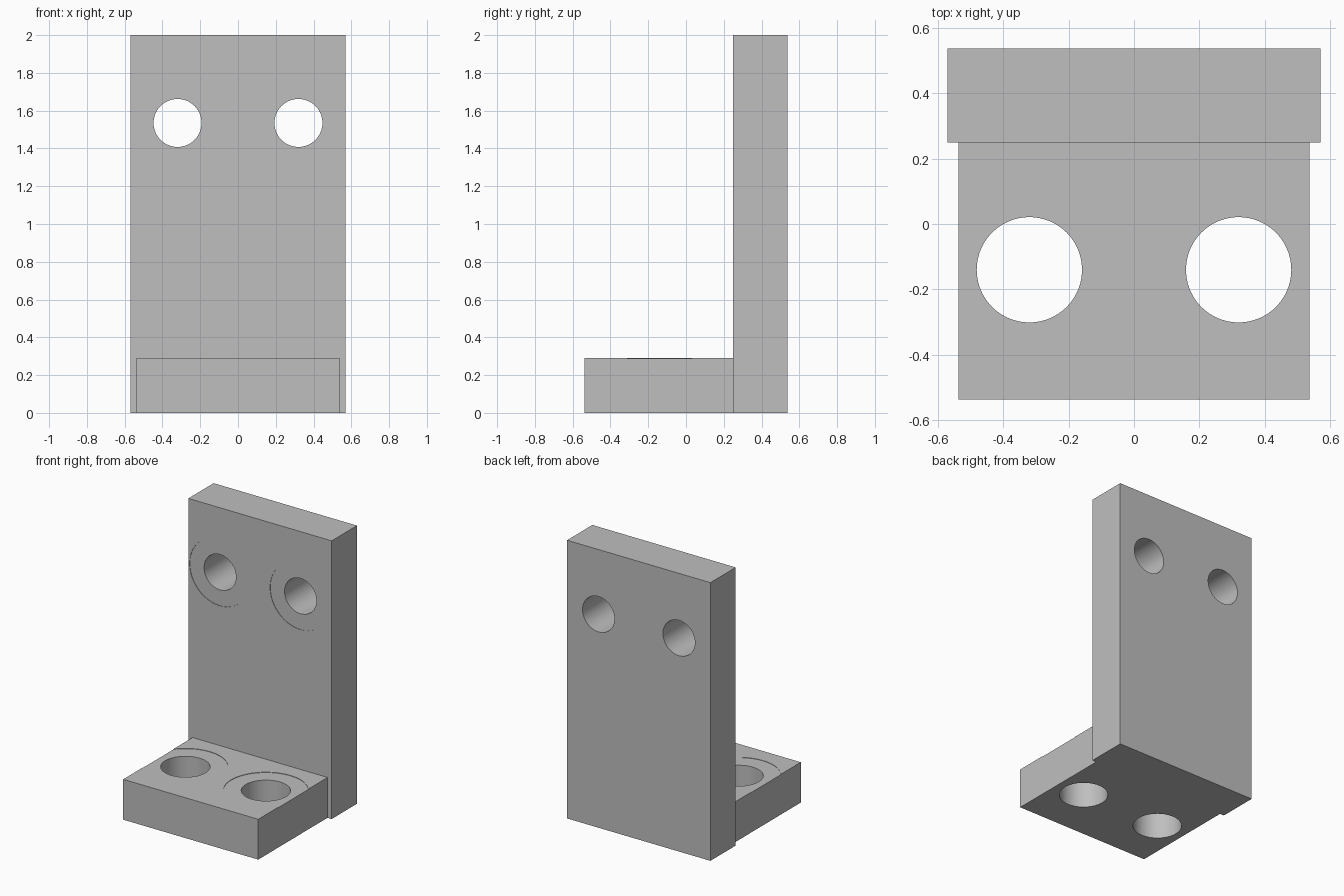
import bpy
from math import pi

default = bpy.data.objects.get("Cube")
if default:
    bpy.data.objects.remove(default, do_unlink=True)

# Plain grey metal
grey = bpy.data.materials.new("grey_metal")
grey.use_nodes = True
COLOUR = (0.52, 0.52, 0.52, 1)
grey.diffuse_color = COLOUR
grey.node_tree.nodes["Principled BSDF"].inputs["Base Color"].default_value = COLOUR

HOLE_X = 0.32
RECESS = 0.003


def block(name, low, high):
    """Box spanning two opposite corners."""
    centre = [(a + b) / 2 for a, b in zip(low, high)]
    bpy.ops.mesh.primitive_cube_add(size=1, location=centre)
    obj = bpy.context.object
    obj.name = name
    obj.scale = [b - a for a, b in zip(low, high)]
    bpy.ops.object.transform_apply(location=False, rotation=False, scale=True)
    obj.data.materials.append(grey)
    return obj


def drill(target, name, location, radius, depth, tilt=0):
    """Cut a round hole of the given depth, centred on location."""
    bpy.ops.mesh.primitive_cylinder_add(vertices=96, radius=radius, depth=depth,
                                        location=location, rotation=(tilt, 0, 0))
    cutter = bpy.context.object
    cutter.name = name
    cutter.data.materials.append(grey)
    bpy.context.view_layer.objects.active = target
    mod = target.modifiers.new(name, 'BOOLEAN')
    mod.operation = 'DIFFERENCE'
    mod.solver = 'EXACT'
    mod.object = cutter
    bpy.ops.object.modifier_apply(modifier=name)
    bpy.data.objects.remove(cutter, do_unlink=True)


upright = block("upright_plate", (-0.57, 0.25, 0), (0.57, 0.537, 2))
foot = block("foot_plate", (-0.537, -0.537, 0), (0.537, 0.25, 0.29))

# Bolt holes with shallow spot faces around them
for side in (-1, 1):
    x = side * HOLE_X
    drill(upright, "upright_hole", (x, 0.4, 1.535), 0.127, 1, pi / 2)
    drill(upright, "upright_spot_face", (x, 0.25, 1.535), 0.24, 2 * RECESS, pi / 2)
    drill(foot, "foot_hole", (x, -0.14, 0.15), 0.161, 1)
    drill(foot, "foot_spot_face", (x, -0.14, 0.29), 0.277, 2 * RECESS)

# Smooth bores, sharp edges
for obj in (upright, foot):
    bpy.ops.object.select_all(action='DESELECT')
    obj.select_set(True)
    bpy.context.view_layer.objects.active = obj
    bpy.ops.object.shade_smooth_by_angle(angle=pi / 6)
